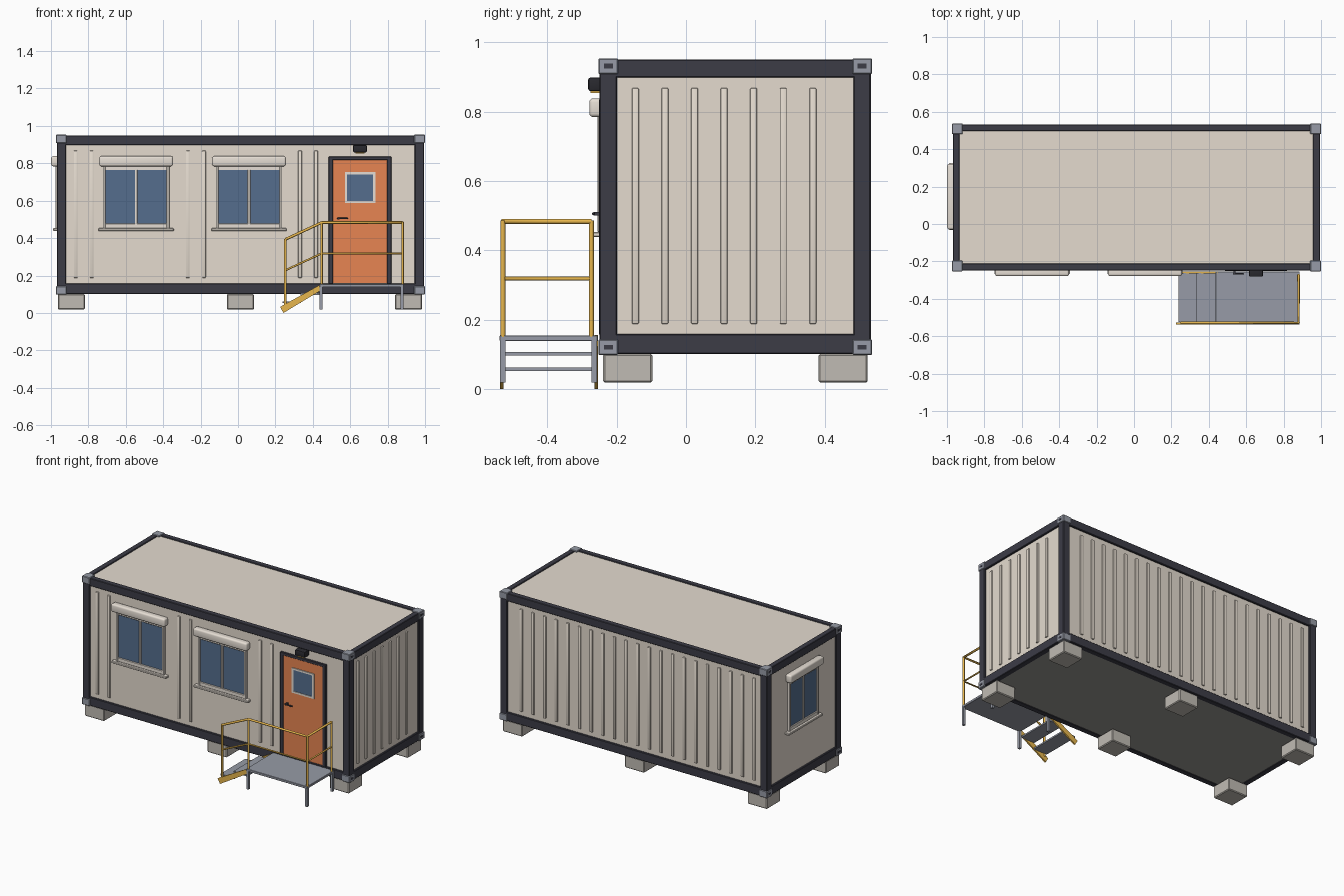
import bpy, bmesh, math
from mathutils import Vector

if "Cube" in bpy.data.objects:
    bpy.data.objects.remove(bpy.data.objects["Cube"])


def material(name, r, g, b):
    m = bpy.data.materials.new(name)
    m.diffuse_color = (r, g, b, 1)
    m.use_nodes = True
    m.node_tree.nodes["Principled BSDF"].inputs["Base Color"].default_value = m.diffuse_color
    return m


WALL = material("beige wall", 0.78, 0.71, 0.625)
TRIM = material("light trim", 0.79, 0.73, 0.66)
FRAME = material("dark frame", 0.045, 0.045, 0.062)
METAL = material("grey metal", 0.31, 0.33, 0.385)
BLOCK = material("concrete", 0.53, 0.50, 0.455)
DOOR = material("orange door", 0.80, 0.235, 0.085)
GLASS = material("blue glass", 0.09, 0.155, 0.27)
YELLOW = material("yellow rail", 0.80, 0.47, 0.075)
FLOOR = material("dark underside", 0.32, 0.31, 0.295)
BLACK = material("black fitting", 0.022, 0.022, 0.028)


def finish(name, bm, mat):
    bmesh.ops.recalc_face_normals(bm, faces=bm.faces)
    me = bpy.data.meshes.new(name)
    bm.to_mesh(me)
    bm.free()
    me.materials.append(mat)
    for p in me.polygons:
        p.use_smooth = True
    me.set_sharp_from_angle(angle=math.radians(32))
    ob = bpy.data.objects.new(name, me)
    bpy.context.collection.objects.link(ob)
    return ob


def box(name, a, b, mat, bevel=0.0, seg=1):
    lo = Vector(map(min, a, b))
    hi = Vector(map(max, a, b))
    bm = bmesh.new()
    bmesh.ops.create_cube(bm, size=1)
    for v in bm.verts:
        v.co = Vector((lo[i] + (v.co[i] + 0.5) * (hi[i] - lo[i]) for i in range(3)))
    if bevel:
        bmesh.ops.bevel(bm, geom=bm.edges[:], offset=bevel, segments=seg,
                        affect='EDGES', profile=0.5)
    return finish(name, bm, mat)


def tube(name, pts, r, mat):
    cu = bpy.data.curves.new(name, 'CURVE')
    cu.dimensions = '3D'
    cu.bevel_depth = r
    cu.bevel_resolution = 2
    cu.use_fill_caps = True
    sp = cu.splines.new('POLY')
    sp.points.add(len(pts) - 1)
    for p, co in zip(sp.points, pts):
        p.co = (*co, 1)
    cu.materials.append(mat)
    ob = bpy.data.objects.new(name, cu)
    bpy.context.collection.objects.link(ob)


# outer limits of the frame and planes of the walls
X0, X1, Y0, Y1, Z0, Z1 = -0.969, 0.995, -0.249, 0.533, 0.101, 0.95
IN = 0.012
WX0, WX1, WY0, WY1 = X0 + IN, X1 - IN, Y0 + IN, Y1 - IN

# each wall maps (along, outward, up) to world space
SIDES = {
    "front": lambda u, o, z: (u, WY0 - o, z),
    "back": lambda u, o, z: (u, WY1 + o, z),
    "left": lambda u, o, z: (WX0 - o, u, z),
    "right": lambda u, o, z: (WX1 + o, u, z),
}


def wbox(side, name, u, o, z, mat, bevel=0.0, seg=1):
    f = SIDES[side]
    return box(side + "_" + name, f(u[0], o[0], z[0]), f(u[1], o[1], z[1]), mat, bevel, seg)


# body, roof and underside
box("wall_body", (WX0, WY0, 0.125), (WX1, WY1, 0.93), WALL)
box("roof_panel", (X0 + 0.03, Y0 + 0.03, 0.92), (X1 - 0.03, Y1 - 0.03, 0.944), WALL)
box("underside", (X0 + 0.03, Y0 + 0.03, 0.104), (X1 - 0.03, Y1 - 0.03, 0.13), FLOOR)

# steel frame: posts, beams and corner castings
T = 0.037
for x, sx in ((X0, 1), (X1, -1)):
    for y, sy in ((Y0, 1), (Y1, -1)):
        box("corner_post", (x, y, Z0), (x + sx * 0.05, y + sy * 0.05, Z1), FRAME, 0.003)
        for z, sz in ((Z0 - 0.003, 1), (Z1 + 0.003, -1)):
            cx, cy = x - sx * 0.004, y - sy * 0.004
            box("corner_casting", (cx, cy, z), (cx + sx * 0.057, cy + sy * 0.057, z + sz * 0.045),
                METAL, 0.003)
            my, mz = cy + sy * 0.029, z + sz * 0.022
            box("casting_hole", (cx - sx * 0.001, my - 0.013, mz - 0.007),
                (cx + sx * 0.004, my + 0.013, mz + 0.007), FRAME)
for za, zb in ((Z0, 0.158), (0.898, Z1)):
    for y, s in ((Y0, 1), (Y1, -1)):
        box("long_beam", (X0 + 0.02, y, za), (X1 - 0.02, y + s * T, zb), FRAME, 0.003)
    for x, s in ((X0, 1), (X1, -1)):
        box("end_beam", (x, Y0 + 0.02, za), (x + s * T, Y1 - 0.02, zb), FRAME, 0.003)

# pressed ribs on the walls, leaving out windows and door
PITCH = 0.0857


def rib(side, u):
    wbox(side, "rib", (u - 0.01, u + 0.01), (-0.004, 0.009), (0.187, 0.868), WALL, 0.004, 2)


for k in range(21):
    rib("back", -0.868 + k * PITCH)
    if k in (0, 1, 7, 8, 14, 15):
        rib("front", -0.868 + k * PITCH)
for k in range(7):
    rib("right", -0.146 + k * 0.0853)


# windows with roller shutter box, split frame and sill
def window(side, c, w):
    h = w / 2
    z0, z1 = 0.453, 0.788
    wbox(side, "shutter_box", (c - h - 0.02, c + h + 0.02), (-0.002, 0.042), (0.784, 0.838),
         TRIM, 0.011, 3)
    wbox(side, "window_sill", (c - h - 0.024, c + h + 0.024), (-0.002, 0.031), (0.438, 0.453),
         TRIM, 0.003)
    wbox(side, "window_glass", (c - h + 0.005, c + h - 0.005), (-0.002, 0.008), (z0, z1), GLASS)
    for s in (-1, 1):
        e = c + s * h
        wbox(side, "window_jamb", (e, e - s * 0.014), (-0.002, 0.018), (z0, z1), TRIM, 0.002)
    wbox(side, "window_mullion", (c - 0.007, c + 0.007), (-0.002, 0.016), (z0, z1), TRIM, 0.002)
    for a, b in ((z0, z0 + 0.025), (z1 - 0.025, z1)):
        wbox(side, "window_rail", (c - h, c + h), (-0.002, 0.016), (a, b), TRIM, 0.002)


window("front", -0.545, 0.355)
window("front", 0.059, 0.355)
window("left", 0.146, 0.31)

# door with frame, small window and handle
for a, b in ((0.485, 0.508), (0.797, 0.82)):
    wbox("front", "door_jamb", (a, b), (-0.002, 0.014), (0.155, 0.836), FRAME, 0.002)
wbox("front", "door_head", (0.485, 0.82), (-0.002, 0.014), (0.818, 0.836), FRAME, 0.002)
wbox("front", "door_leaf", (0.507, 0.798), (-0.002, 0.008), (0.16, 0.82), DOOR)
wbox("front", "door_glass", (0.58, 0.725), (0.004, 0.011), (0.595, 0.748), GLASS)
for a, b in ((0.571, 0.583), (0.722, 0.734)):
    wbox("front", "door_window_side", (a, b), (0.004, 0.014), (0.587, 0.753), TRIM)
for a, b in ((0.587, 0.599), (0.741, 0.753)):
    wbox("front", "door_window_bar", (0.571, 0.734), (0.004, 0.014), (a, b), TRIM)
wbox("front", "door_handle", (0.53, 0.588), (0.026, 0.034), (0.501, 0.509), FRAME, 0.002)
wbox("front", "handle_stem", (0.532, 0.543), (0.006, 0.03), (0.5, 0.51), FRAME)

# lamp above the door
wbox("front", "lamp", (0.615, 0.689), (-0.002, 0.045), (0.859, 0.898), BLACK, 0.006, 2)
wbox("front", "lamp_lens", (0.627, 0.677), (0.005, 0.038), (0.853, 0.862), YELLOW)

# concrete foundation blocks
for cx in (-0.891, 0.013, 0.912):
    for cy in (-0.168, 0.453):
        box("foundation_block", (cx - 0.072, cy - 0.071, 0.018), (cx + 0.072, cy + 0.071, 0.101),
            BLOCK, 0.005)

# landing and its legs
LX0, LX1, LY0, LY1 = 0.436, 0.886, -0.538, -0.254
box("landing", (LX0, LY0, 0.138), (LX1, LY1, 0.154), METAL, 0.002)
for x in (0.445, 0.878):
    for y in (-0.529, -0.264):
        box("landing_leg", (x - 0.008, y - 0.008, 0.018), (x + 0.008, y + 0.008, 0.14), METAL)

# stair treads between two sloping stringers
for x, z in ((0.238, 0.057), (0.335, 0.101)):
    box("stair_tread", (x, -0.525, z - 0.005), (x + 0.1, -0.262, z + 0.005), METAL)
for y in (-0.536, -0.264):
    bm = bmesh.new()
    prof = [(0.243, 0.0), (0.446, 0.122), (0.446, 0.155), (0.225, 0.032)]
    f = bm.faces.new([bm.verts.new((x, y, z)) for x, z in prof])
    ext = bmesh.ops.extrude_face_region(bm, geom=[f])
    for v in ext["geom"]:
        if isinstance(v, bmesh.types.BMVert):
            v.co.y += 0.01
    finish("stair_stringer", bm, YELLOW)

# handrails: front of stair, front of landing, right end
RY0, RY1, RX = -0.528, -0.273, 0.88
for name, za, zb in (("top_rail", 0.393, 0.483), ("middle_rail", 0.228, 0.318)):
    tube(name, [(0.253, RY0, za), (0.447, RY0, zb), (RX, RY0, zb), (RX, RY1, zb)],
         0.0075 if name == "top_rail" else 0.0055, YELLOW)
for x, y, za, zb in ((0.253, RY0, 0.035, 0.396), (0.447, RY0, 0.15, 0.485),
                     (RX, RY0, 0.15, 0.485), (RX, RY1, 0.15, 0.485)):
    tube("rail_post", [(x, y, za), (x, y, zb)], 0.007, YELLOW)
